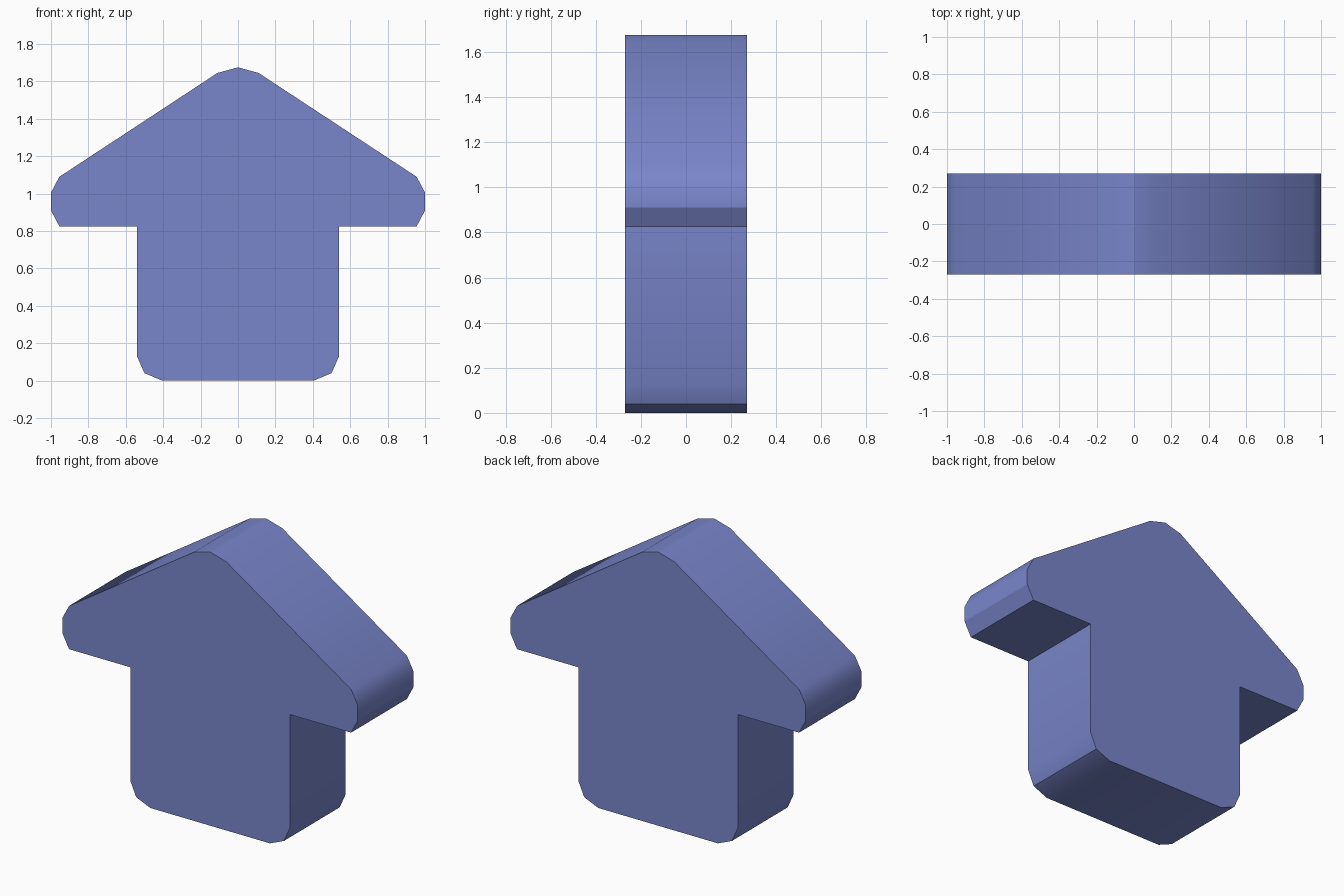
import bpy, bmesh, math

if "Cube" in bpy.data.objects:
    bpy.data.objects.remove(bpy.data.objects["Cube"])

# Right half of the house-shaped arrow outline (x, z), apex down to the base
half = [(0.11, 1.645), (0.955, 1.09), (1.0, 1.005), (1.0, 0.91), (0.955, 0.825),
        (0.54, 0.825), (0.54, 0.13), (0.50, 0.04), (0.405, 0.0)]
outline = [(0.0, 1.675)] + half + [(-x, z) for x, z in reversed(half)]
DEPTH = 0.54

# Extrude the outline front to back
bm = bmesh.new()
face = bm.faces.new([bm.verts.new((x, -DEPTH / 2, z)) for x, z in outline])
result = bmesh.ops.extrude_face_region(bm, geom=[face], use_keep_orig=True)
for v in result["geom"]:
    if isinstance(v, bmesh.types.BMVert):
        v.co.y = DEPTH / 2
bmesh.ops.recalc_face_normals(bm, faces=bm.faces)

# Smooth rounded corners, sharp elsewhere and along the lower eave edge
for f in bm.faces:
    f.smooth = True
for e in bm.edges:
    eave = all(abs(v.co.z - 0.91) < 0.01 for v in e.verts)
    e.smooth = e.calc_face_angle(0) < math.radians(30) and not eave

mesh = bpy.data.meshes.new("house_arrow")
bm.to_mesh(mesh)
bm.free()

# Soft indigo colour
mat = bpy.data.materials.new("soft indigo")
mat.diffuse_color = (0.191, 0.238, 0.597, 1.0)
mat.use_nodes = True
mat.node_tree.nodes["Principled BSDF"].inputs["Base Color"].default_value = mat.diffuse_color
mesh.materials.append(mat)

obj = bpy.data.objects.new("house_arrow", mesh)
bpy.context.collection.objects.link(obj)
